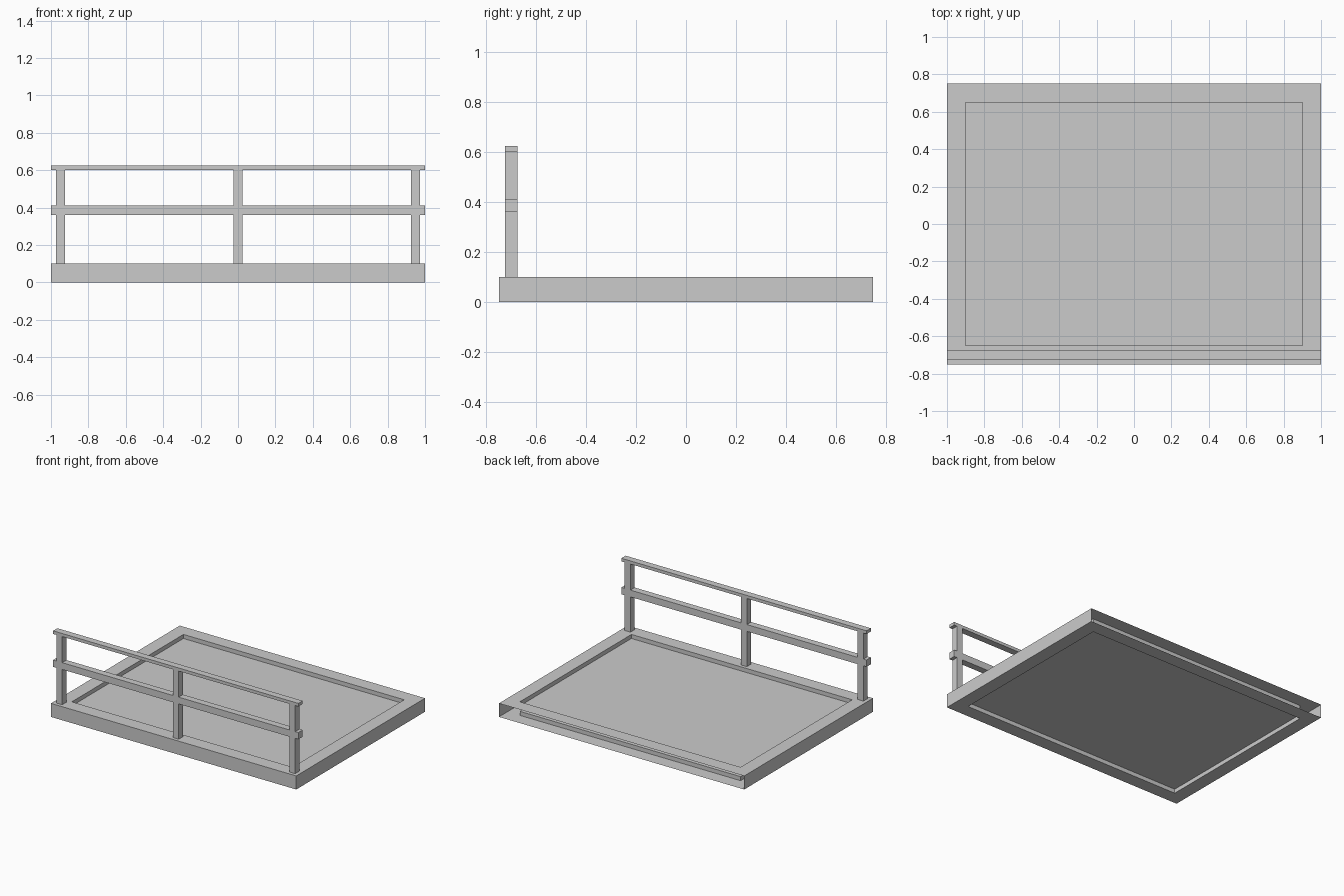
import bpy, bmesh
from mathutils import Vector

if "Cube" in bpy.data.objects:
    bpy.data.objects.remove(bpy.data.objects["Cube"])


def new_object(name, bm):
    mesh = bpy.data.meshes.new(name)
    bm.to_mesh(mesh)
    bm.free()
    obj = bpy.data.objects.new(name, mesh)
    bpy.context.collection.objects.link(obj)
    return obj


def box_bmesh(lo, hi):
    lo, hi = Vector(lo), Vector(hi)
    bm = bmesh.new()
    bmesh.ops.create_cube(bm, size=1)
    bmesh.ops.scale(bm, vec=hi - lo, verts=bm.verts)
    bmesh.ops.translate(bm, vec=(lo + hi) / 2, verts=bm.verts)
    bm.normal_update()
    return bm


# Hollow platform: recessed panel above and below, open at the back
RIM, DEPTH = 0.1, 0.03
bm = box_bmesh((-1, -0.75, 0), (1, 0.75, 0.1))
panels = [f for f in bm.faces if abs(f.normal.z) > 0.9]
back = [f for f in bm.faces if f.normal.y > 0.9]
bmesh.ops.delete(bm, geom=back, context='FACES_ONLY')
for face in panels:
    inward = -face.normal.copy()
    bmesh.ops.inset_individual(bm, faces=[face], thickness=RIM, use_even_offset=True)
    bmesh.ops.inset_individual(bm, faces=[face], thickness=0.0)
    bmesh.ops.translate(bm, vec=inward * DEPTH, verts=face.verts)
new_object("platform", bm)

# Railing along the front edge
Y0, Y1 = -0.725, -0.675
for name, x in (("left_post", -0.95), ("middle_post", 0), ("right_post", 0.95)):
    new_object(name, box_bmesh((x - 0.024, Y0, 0.1), (x + 0.024, Y1, 0.602)))
for name, z0, z1 in (("middle_rail", 0.36, 0.41), ("top_rail", 0.602, 0.625)):
    new_object(name, box_bmesh((-1, Y0, z0), (1, Y1, z1)))
